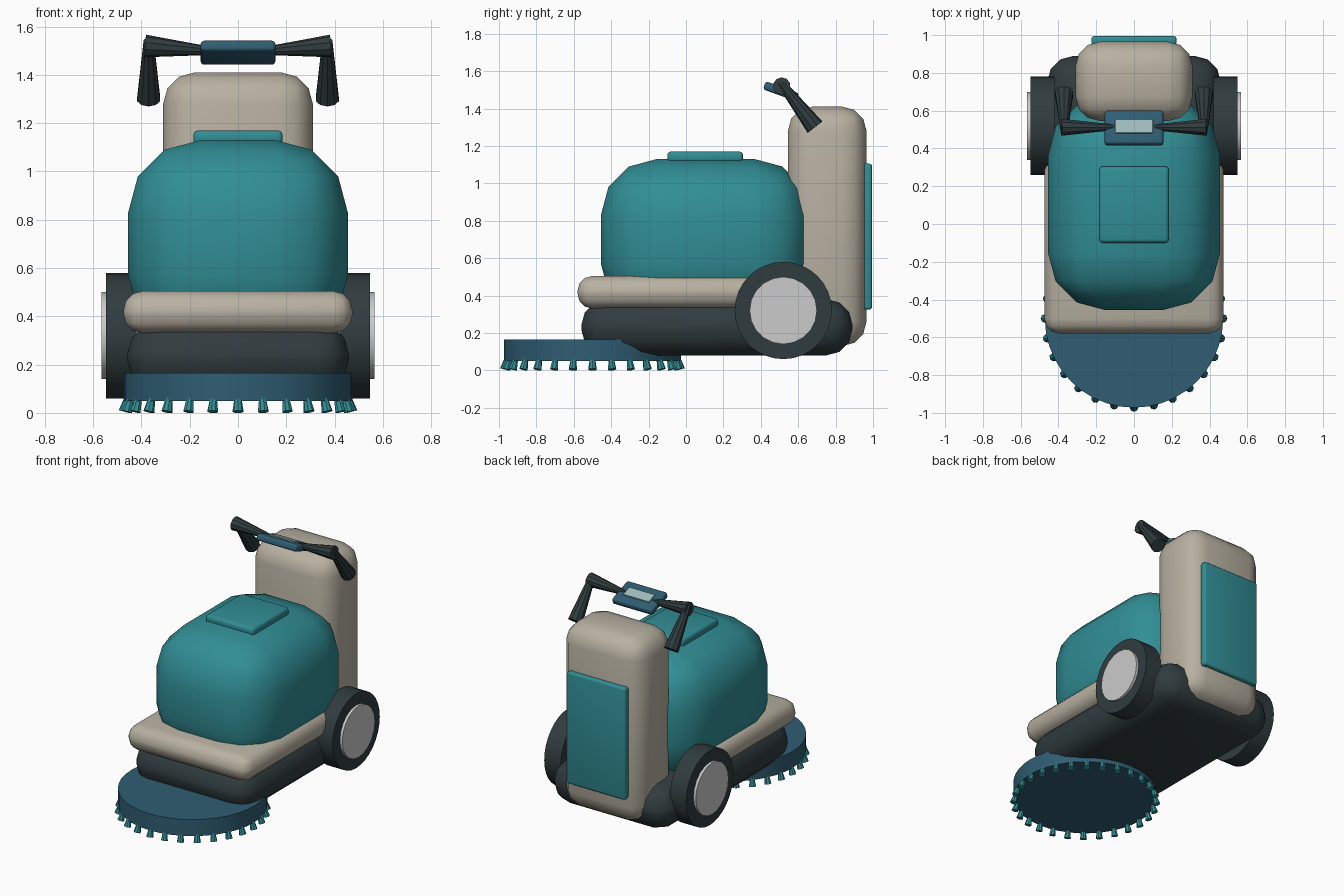
import bpy, bmesh, math
from mathutils import Vector, Matrix

if "Cube" in bpy.data.objects:
    bpy.data.objects.remove(bpy.data.objects["Cube"])


def material(name, rgb):
    m = bpy.data.materials.new(name)
    m.diffuse_color = (*rgb, 1)
    m.use_nodes = True
    m.node_tree.nodes["Principled BSDF"].inputs["Base Color"].default_value = m.diffuse_color
    return m


TEAL = material("teal", (0.03, 0.27, 0.30))
DARK = material("charcoal", (0.03, 0.045, 0.05))
BLUE = material("blue", (0.028, 0.11, 0.17))
BEIGE = material("beige", (0.48, 0.44, 0.36))
GLASS = material("screen_glass", (0.35, 0.50, 0.50))


def finish(bm, name, mat, smooth=None):
    me = bpy.data.meshes.new(name)
    bmesh.ops.recalc_face_normals(bm, faces=bm.faces)
    bm.to_mesh(me)
    bm.free()
    ob = bpy.data.objects.new(name, me)
    bpy.context.collection.objects.link(ob)
    if mat:
        me.materials.append(mat)
    if smooth:
        bpy.ops.object.select_all(action='DESELECT')
        ob.select_set(True)
        bpy.context.view_layer.objects.active = ob
        bpy.ops.object.shade_smooth_by_angle(angle=math.radians(smooth))
    return ob


def rounded_box(name, x, y, z, bevel, mat, segments=3, tilt=0):
    """Box from (min, max) ranges, rounded on every edge, tilted about x."""
    bm = bmesh.new()
    bmesh.ops.create_cube(bm, size=1)
    size = Vector([r[1] - r[0] for r in (x, y, z)])
    mid = Vector([(r[0] + r[1]) / 2 for r in (x, y, z)])
    bmesh.ops.scale(bm, vec=size, verts=bm.verts)
    bmesh.ops.bevel(bm, geom=bm.edges[:], offset=bevel, segments=segments,
                    profile=0.5, affect='EDGES', clamp_overlap=True)
    bmesh.ops.transform(bm, matrix=Matrix.Translation(mid) @ Matrix.Rotation(tilt, 4, 'X'),
                        verts=bm.verts)
    return finish(bm, name, mat, 35)


def add_cone(bm, a, b, r1, r2, sides):
    a, b = Vector(a), Vector(b)
    d = b - a
    m = Matrix.Translation((a + b) / 2) @ d.to_track_quat('Z', 'Y').to_matrix().to_4x4()
    bmesh.ops.create_cone(bm, cap_ends=True, segments=sides, radius1=r1,
                          radius2=r2, depth=d.length, matrix=m)


def rod(name, a, b, r1, r2, sides, mat, smooth=None):
    bm = bmesh.new()
    add_cone(bm, a, b, r1, r2, sides)
    return finish(bm, name, mat, smooth)


# Body
rounded_box("chassis", (-0.46, 0.46), (-0.56, 0.89), (0.08, 0.38), 0.14, DARK)
rounded_box("deck", (-0.475, 0.475), (-0.58, 0.5), (0.33, 0.505), 0.08, BEIGE)
rounded_box("tank", (-0.455, 0.455), (-0.455, 0.665), (0.27, 1.13), 0.30, TEAL)
rounded_box("tank_lid", (-0.185, 0.185), (-0.10, 0.305), (1.11, 1.17), 0.02, TEAL)
rounded_box("rear_column", (-0.31, 0.31), (0.545, 0.965), (0.13, 1.41), 0.13, BEIGE)
rounded_box("rear_panel", (-0.225, 0.225), (0.945, 0.995), (0.325, 1.105), 0.015, TEAL)

# Scrubbing disc with a ring of bristles splayed outward
rod("brush_disc", (0, -0.5, 0.05), (0, -0.5, 0.165), 0.472, 0.472, 40, BLUE, 35)
bm = bmesh.new()
for i in range(28):
    t = 2 * math.pi * i / 28
    c, s = math.cos(t), math.sin(t)
    add_cone(bm, (0.472 * c, -0.5 + 0.472 * s, 0.005),
             (0.45 * c, -0.5 + 0.45 * s, 0.085), 0.023, 0.011, 8)
finish(bm, "bristles", TEAL)

# Wheels and handle arms on both sides
for side, tag in ((-1, "left"), (1, "right")):
    rod(tag + "_wheel", (side * 0.42, 0.52, 0.32), (side * 0.547, 0.52, 0.32),
        0.26, 0.26, 32, DARK, 35)
    rod(tag + "_hub", (side * 0.50, 0.52, 0.32), (side * 0.566, 0.52, 0.32),
        0.18, 0.18, 20, None, 35)
    rod(tag + "_handle_arm", (side * 0.37, 0.69, 1.30), (side * 0.37, 0.505, 1.54),
        0.05, 0.022, 10, DARK)
    rod(tag + "_handle_bar", (side * 0.385, 0.512, 1.52), (side * 0.05, 0.512, 1.495),
        0.047, 0.01, 10, DARK)

# Control panel tilted down towards the operator
tilt = math.radians(-20)
rounded_box("control_panel", (-0.155, 0.155), (0.413, 0.603), (1.469, 1.515), 0.015, BLUE, tilt=tilt)
rounded_box("control_screen", (-0.10, 0.10), (0.478, 0.552), (1.509, 1.521), 0.002, GLASS, 1, tilt)
